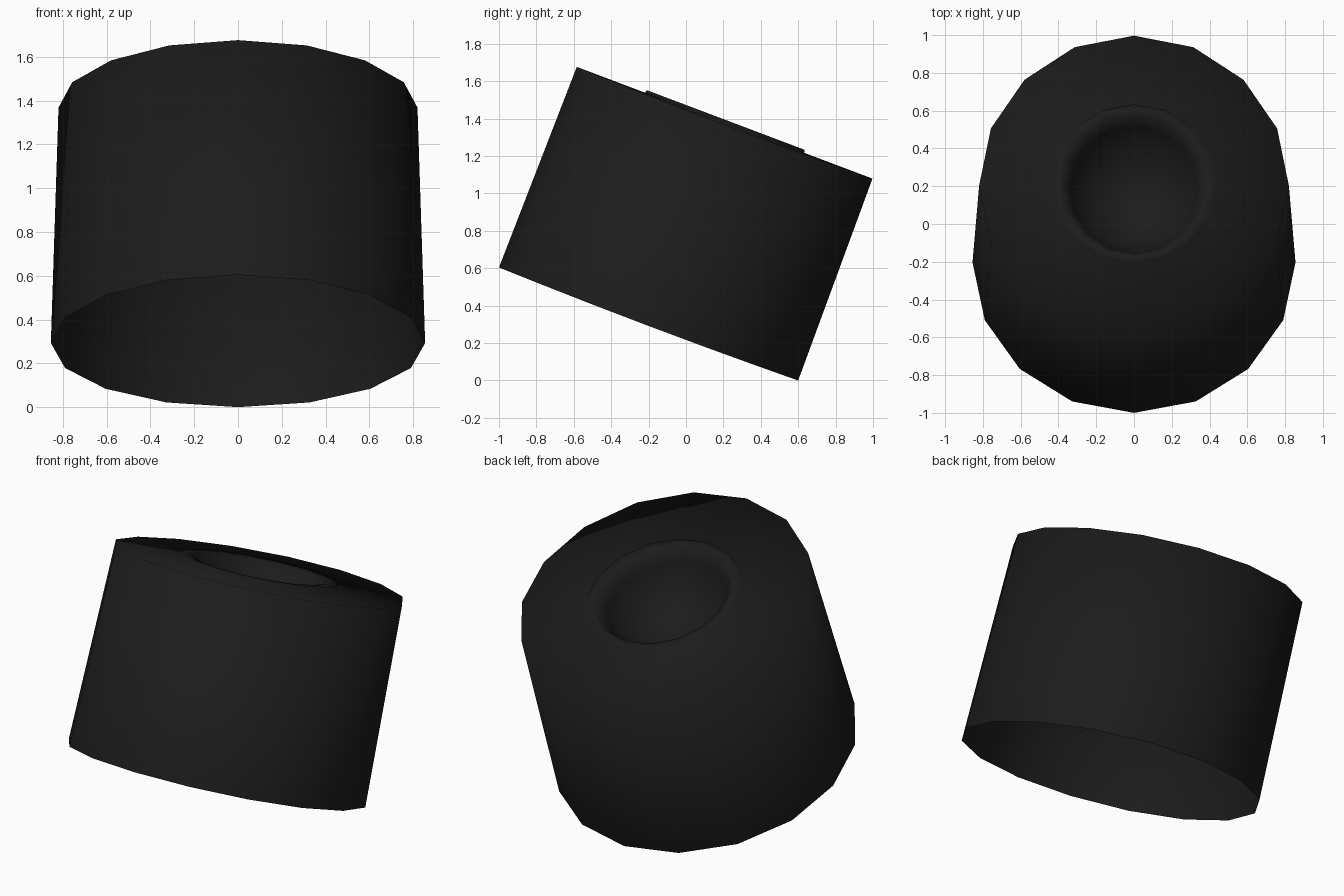
import bpy, bmesh, math
from mathutils import Matrix

if "Cube" in bpy.data.objects:
    bpy.data.objects.remove(bpy.data.objects["Cube"])

SIDES = 16
TILT = math.radians(20.7)

black = bpy.data.materials.new("matte black")
black.diffuse_color = (0.0115, 0.0115, 0.0115, 1)
black.use_nodes = True
black.node_tree.nodes["Principled BSDF"].inputs["Base Color"].default_value = black.diffuse_color


def lathe(name, profile, matrix):
    """Spin (radius x, radius y, height, side sag) rows into a smooth shell."""
    bm = bmesh.new()
    rows = []
    for rx, ry, z, sag in profile:
        if rx == 0:
            rows.append([bm.verts.new((0, 0, z))])
        else:
            rows.append([bm.verts.new((rx * math.sin(t), -ry * math.cos(t),
                                       z - sag * math.sin(t) ** 2))
                         for t in (2 * math.pi * i / SIDES for i in range(SIDES))])
    for a, b in zip(rows, rows[1:]):
        for i in range(SIDES):
            j = (i + 1) % SIDES
            if len(b) == 1:
                bm.faces.new((a[i], a[j], b[0]))
            else:
                bm.faces.new((a[i], a[j], b[j], b[i]))
    for f in bm.faces:
        f.smooth = True
    bm.transform(matrix)
    me = bpy.data.meshes.new(name)
    bm.to_mesh(me)
    bm.free()
    me.materials.append(black)
    ob = bpy.data.objects.new(name, me)
    bpy.context.collection.objects.link(ob)
    return ob


# tilted tube, open underneath, with a raised ring and a bowl sunk in the top
place = Matrix.Translation((0, -0.2, 0.302)) @ Matrix.Rotation(-TILT, 4, 'X')
lathe("tilted_cap", [
    (0.855, 0.855, 0.0, 0.01),
    (0.82, 0.845, 1.15, 0.01),
    (0.45, 0.455, 1.15, 0),     # flat top up to the ring
    (0.44, 0.45, 1.166, 0),     # ring outer edge
    (0.37, 0.395, 1.16, 0),     # ring inner edge
    (0.34, 0.36, 1.08, 0),      # rounded bowl
    (0.27, 0.28, 0.96, 0),
    (0.15, 0.15, 0.88, 0),
    (0, 0, 0.85, 0),
], place)
